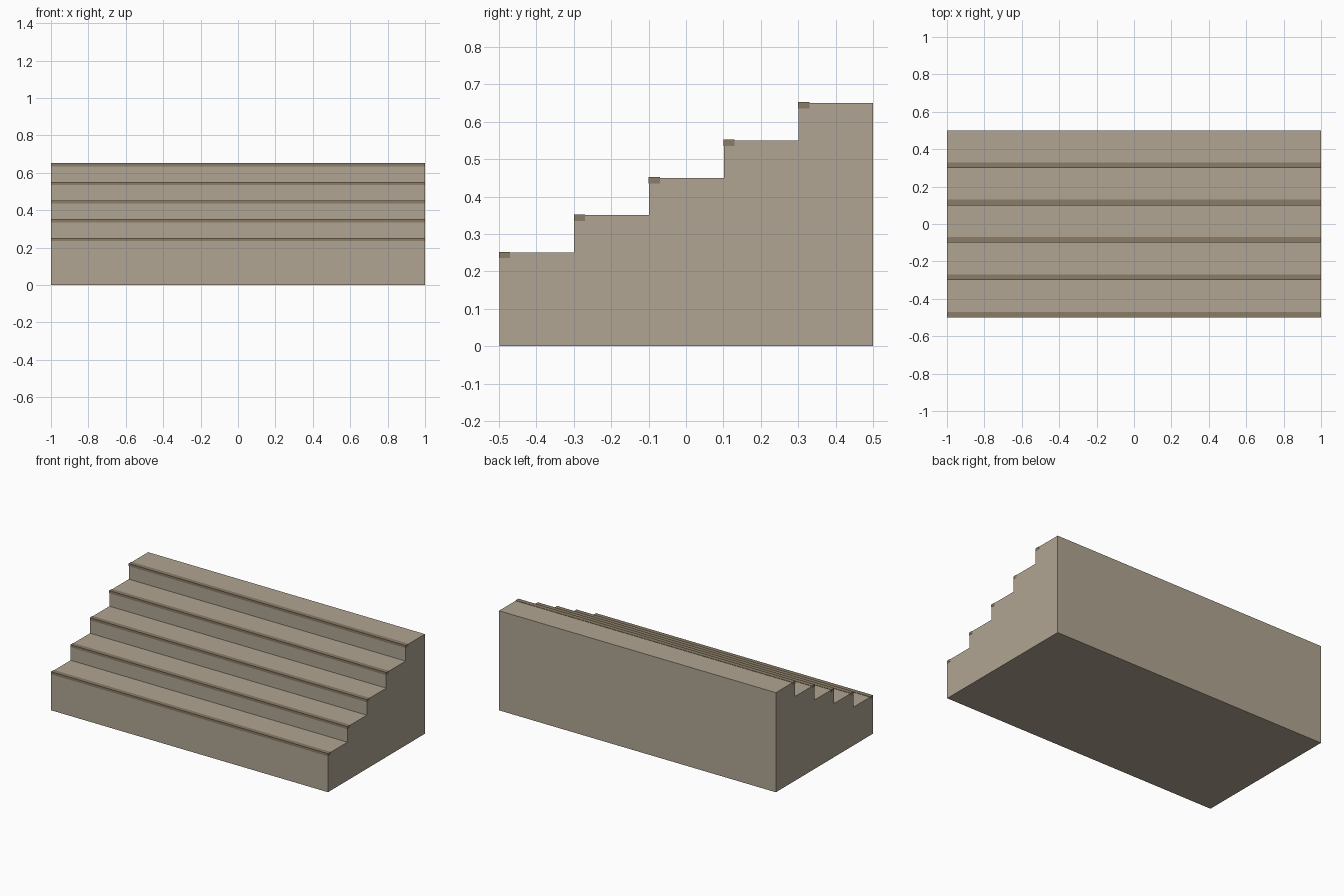
import bpy
import bmesh

STEPS = 5
RUN, RISE, FIRST = 0.2, 0.1, 0.25
PROUD = 0.001  # nosing strips stand slightly proud of the stone

if "Cube" in bpy.data.objects:
    bpy.data.objects.remove(bpy.data.objects["Cube"], do_unlink=True)


def material(name, rgb):
    mat = bpy.data.materials.new(name)
    mat.use_nodes = True
    color = (*rgb, 1)
    mat.diffuse_color = color
    mat.node_tree.nodes["Principled BSDF"].inputs["Base Color"].default_value = color
    return mat


def extrude_profile(name, profile, half_width, mat):
    """Extrude a (y, z) outline along x into a solid."""
    bm = bmesh.new()
    face = bm.faces.new([bm.verts.new((-half_width, y, z)) for y, z in profile])
    result = bmesh.ops.extrude_face_region(bm, geom=[face])
    verts = [v for v in result["geom"] if isinstance(v, bmesh.types.BMVert)]
    bmesh.ops.translate(bm, verts=verts, vec=(2 * half_width, 0, 0))
    bmesh.ops.recalc_face_normals(bm, faces=bm.faces)
    mesh = bpy.data.meshes.new(name)
    bm.to_mesh(mesh)
    bm.free()
    mesh.materials.append(mat)
    obj = bpy.data.objects.new(name, mesh)
    bpy.context.collection.objects.link(obj)


stone = material("light_stone", (0.434, 0.376, 0.287))
trim = material("dark_stone_trim", (0.258, 0.205, 0.138))

# Solid stepped body
outline = [(0.5, 0), (-0.5 + PROUD, 0)]
for i in range(STEPS):
    front, top = -0.5 + RUN * i, FIRST + RISE * i
    back = front + RUN + (PROUD if i < STEPS - 1 else 0)
    if i == 0:
        outline.append((front + PROUD, top))
    else:
        outline.append((front + PROUD, top))
    outline.append((back, top))
extrude_profile("stair_body", outline, 1 - PROUD, stone)

# Nosing strip along the front edge of every tread
for i in range(STEPS):
    front, top = -0.5 + RUN * i, FIRST + RISE * i
    low, high = top - 0.015, top + 0.002
    extrude_profile(f"step_nosing_{i + 1}",
                    [(front, low), (front + 0.03, low), (front + 0.03, high), (front, high)],
                    1, trim)
